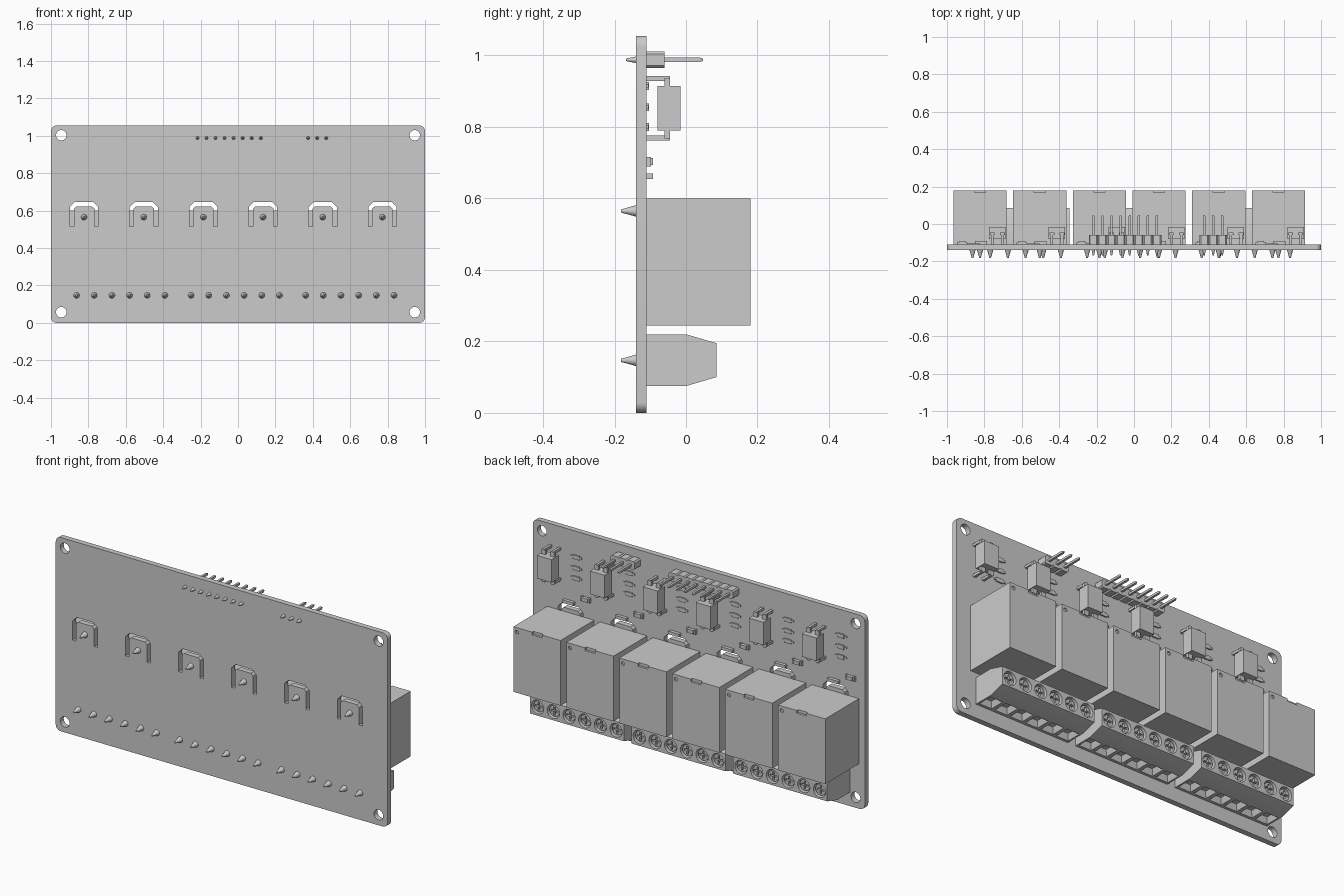
import bpy, bmesh
from math import cos, sin, pi, radians
from mathutils import Vector

cube = bpy.data.objects.get("Cube")
if cube:
    bpy.data.objects.remove(cube, do_unlink=True)

grey = bpy.data.materials.new("plain_grey")
grey.use_nodes = True
GREY = (0.6, 0.6, 0.6, 1)
grey.diffuse_color = GREY
grey.node_tree.nodes["Principled BSDF"].inputs["Base Color"].default_value = GREY

BACK = -0.11      # component side of the board
FRONT = -0.14     # solder side of the board
AXES = {"x": lambda u, v, t: (t, u, v),
        "y": lambda u, v, t: (u, t, v),
        "z": lambda u, v, t: (u, v, t)}


def prism(bm, outline, axis, a, b, end_scale=1.0):
    """Extrude an outline along an axis, optionally tapering the far end."""
    place = AXES[axis]
    n = len(outline)
    cu = sum(p[0] for p in outline) / n
    cv = sum(p[1] for p in outline) / n
    near = [bm.verts.new(place(u, v, a)) for u, v in outline]
    far = [bm.verts.new(place(cu + (u - cu) * end_scale, cv + (v - cv) * end_scale, b))
           for u, v in outline]
    faces = [bm.faces.new(near), bm.faces.new(far)]
    for i in range(n):
        j = (i + 1) % n
        faces.append(bm.faces.new((near[i], near[j], far[j], far[i])))
    bmesh.ops.recalc_face_normals(bm, faces=faces)


def rect(u, v, w, h):
    return [(u + sx * w / 2, v + sy * h / 2) for sx, sy in ((-1, -1), (1, -1), (1, 1), (-1, 1))]


def circle(u, v, r, n=24):
    return [(u + r * cos(2 * pi * i / n), v + r * sin(2 * pi * i / n)) for i in range(n)]


def cross(u, v, r, t):
    quarter = [(r, -t), (r, t), (t, t)]
    pts = []
    for k in range(4):
        c, s = round(cos(k * pi / 2)), round(sin(k * pi / 2))
        pts += [(u + x * c - y * s, v + x * s + y * c) for x, y in quarter]
    return pts


def finish(name, bm, smooth=False):
    mesh = bpy.data.meshes.new(name)
    bm.to_mesh(mesh)
    bm.free()
    mesh.materials.append(grey)
    ob = bpy.data.objects.new(name, mesh)
    bpy.context.collection.objects.link(ob)
    if smooth:
        shade(ob)
    return ob


def shade(ob):
    bpy.ops.object.select_all(action="DESELECT")
    ob.select_set(True)
    bpy.context.view_layer.objects.active = ob
    bpy.ops.object.shade_smooth_by_angle(angle=radians(35))


def cut(ob, cutter_bm):
    """Subtract a cutter, bake the result and drop the cutter."""
    cutter = finish("cutter", cutter_bm)
    cutter.hide_render = True
    mod = ob.modifiers.new("cut", "BOOLEAN")
    mod.operation, mod.solver, mod.object = "DIFFERENCE", "EXACT", cutter
    deps = bpy.context.evaluated_depsgraph_get()
    baked = bpy.data.meshes.new_from_object(ob.evaluated_get(deps))
    ob.modifiers.clear()
    ob.data = baked
    bpy.data.objects.remove(cutter, do_unlink=True)
    shade(ob)


relay_x = [-0.823 + 0.319 * i for i in range(6)]
block_x = [-0.627 + 0.6125 * i for i in range(3)]
pole_offsets = [0.0945 * (i - 2.5) for i in range(6)]

# Circuit board with rounded corners, mounting holes and isolation slots
corner = 0.03
outline = []
for cx, cz, start in ((1, 1.055, 0), (-1, 1.055, 1), (-1, 0, 2), (1, 0, 3)):
    ox = cx - corner if cx > 0 else cx + corner
    oz = cz - corner if cz > 0 else cz + corner
    for k in range(7):
        a = (start + k / 6) * pi / 2
        outline.append((ox + corner * cos(a), oz + corner * sin(a)))
bm = bmesh.new()
prism(bm, outline, "y", FRONT, BACK)
board = finish("circuit_board", bm)
cutter = bmesh.new()
for x in (-0.945, 0.945):
    for z in (0.057, 1.003):
        prism(cutter, circle(x, z, 0.028), "y", -0.2, 0)
half = [(0.075, 0.515), (0.075, 0.62), (0.05, 0.645)]
inner = [(0.042, 0.622), (0.055, 0.61), (0.055, 0.515)]
arch = half + [(-x, z) for x, z in reversed(half)]
arch += [(-x, z) for x, z in reversed(inner)] + inner
for c in relay_x:
    prism(cutter, [(c + x, z) for x, z in arch], "y", -0.2, 0)
cut(board, cutter)

# Soldered pin tips on the front
bm = bmesh.new()
tips = [(c, 0.565) for c in relay_x]
tips += [(b + o, 0.147) for b in block_x for o in pole_offsets]
for x, z in tips:
    prism(bm, circle(x, z, 0.016, 16), "y", FRONT, -0.165, 0.55)
    prism(bm, circle(x, z, 0.0088, 16), "y", -0.165, -0.182, 0.5)
finish("solder_tips", bm, True)

# Relay housings with a lid notch and a vent dimple
for i, c in enumerate(relay_x):
    bm = bmesh.new()
    prism(bm, rect(c, 0.4225, 0.284, 0.355), "y", BACK, 0.18)
    relay = finish(f"relay_{i + 1}", bm)
    cutter = bmesh.new()
    prism(cutter, rect(c, 0.6, 0.06, 0.03), "y", 0.168, 0.2)
    prism(cutter, circle(c + 0.12, 0.575, 0.01, 16), "y", 0.172, 0.2)
    cut(relay, cutter)

# Screw terminal blocks with wire openings underneath
profile = [(BACK, 0.075), (0, 0.075), (0.085, 0.1), (0.085, 0.195), (0, 0.22), (BACK, 0.22)]
screws = bmesh.new()
slots = bmesh.new()
for i, b in enumerate(block_x):
    bm = bmesh.new()
    prism(bm, profile, "x", b - 0.283, b + 0.283)
    block = finish(f"terminal_block_{i + 1}", bm)
    cutter = bmesh.new()
    for o in pole_offsets:
        prism(cutter, circle(b + o, 0.147, 0.037), "y", 0.05, 0.1)
        prism(cutter, rect(b + o, -0.055, 0.078, 0.085), "z", 0.07, 0.105, 0.65)
        prism(screws, circle(b + o, 0.147, 0.03), "y", 0.045, 0.075)
        prism(slots, cross(b + o, 0.147, 0.022, 0.005), "y", 0.06, 0.09)
    cut(block, cutter)
cut(finish("terminal_screws", screws), slots)

# Pin headers: chamfered housings, long pins and their solder tips
for name, first, count in (("signal_header", -0.217, 8), ("power_header", 0.375, 3)):
    body, pins = bmesh.new(), bmesh.new()
    for k in range(count):
        x = first + 0.0484 * k
        w, h, ch = 0.0242, 0.0225, 0.007
        octagon = [(x - w, 0.988 - h + ch), (x - w + ch, 0.988 - h), (x + w - ch, 0.988 - h),
                   (x + w, 0.988 - h + ch), (x + w, 0.988 + h - ch), (x + w - ch, 0.988 + h),
                   (x - w + ch, 0.988 + h), (x - w, 0.988 + h - ch)]
        prism(body, octagon, "y", BACK, -0.06)
        prism(pins, rect(x, 0.988, 0.012, 0.012), "y", -0.06, 0.04)
        prism(pins, rect(x, 0.988, 0.012, 0.012), "y", 0.04, 0.048, 0.5)
        prism(pins, circle(x, 0.988, 0.009, 12), "y", FRONT, -0.168, 0.4)
    finish(name + "_housing", body)
    finish(name + "_pins", pins)

# Optocouplers on four wide legs
bodies, legs = bmesh.new(), bmesh.new()
for c in relay_x:
    x = c + 0.092
    prism(bodies, rect(x, 0.8525, 0.088, 0.125), "y", -0.08, -0.015)
    for dx in (-0.027, 0.027):
        for s in (-1, 1):
            prism(legs, rect(x + dx, 0.8525 + s * 0.083, 0.014, 0.014), "y", BACK, -0.045)
            prism(legs, rect(x + dx, 0.8525 + s * 0.07, 0.026, 0.03), "y", -0.06, -0.045)
finish("optocoupler_bodies", bodies)
finish("optocoupler_legs", legs)

# Small surface parts: resistors, diodes and indicator chips
resistors, diodes, chips = bmesh.new(), bmesh.new(), bmesh.new()
for c in relay_x:
    for z in (0.8, 0.855, 0.915):
        prism(resistors, rect(c - 0.035, z, 0.04, 0.022), "y", BACK, -0.103)
        for s in (-1, 1):
            prism(resistors, rect(c - 0.035 + s * 0.027, z, 0.014, 0.01), "y", BACK, -0.105)
    prism(diodes, rect(c + 0.005, 0.662, 0.065, 0.016), "y", BACK, -0.092)
    prism(chips, rect(c - 0.095, 0.703, 0.036, 0.02), "y", BACK, -0.092)
    for s in (-1, 1):
        prism(chips, rect(c - 0.095 + s * 0.023, 0.703, 0.01, 0.026), "y", BACK, -0.098)
finish("resistors", resistors)
finish("diodes", diodes)
finish("indicator_chips", chips)
